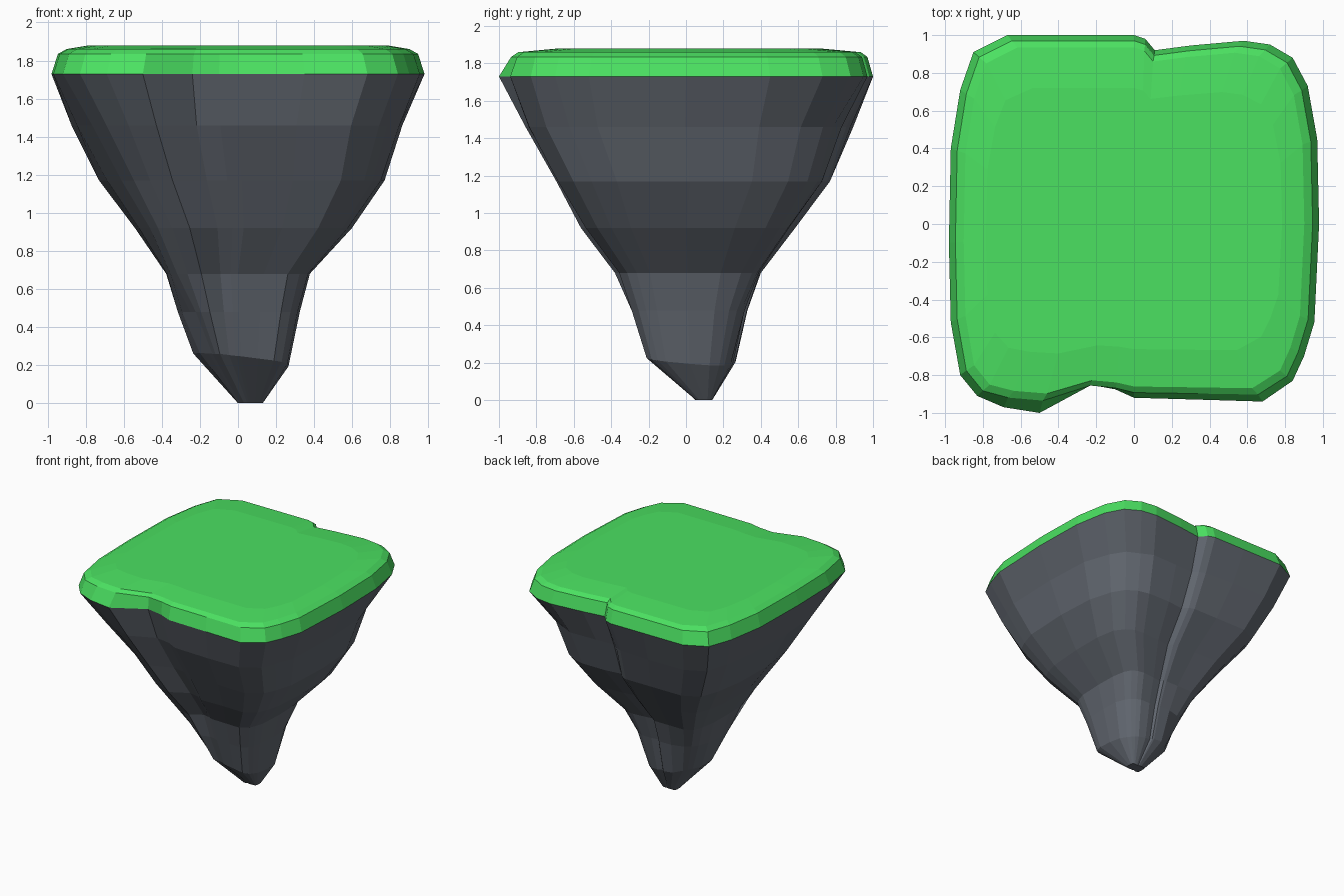
import bpy, bmesh, random

if "Cube" in bpy.data.objects:
    bpy.data.objects.remove(bpy.data.objects["Cube"])

random.seed(4)

# Plan outline of the island rim, with a notch at front and back
RIM = [(-0.67, 1.0), (-0.3, 1.0), (0, 1.0), (0.06, 0.98), (0.11, 0.92), (0.3, 0.945),
       (0.58, 0.97), (0.72, 0.95), (0.84, 0.88), (0.92, 0.73), (0.97, 0.45), (0.98, 0),
       (0.955, -0.52), (0.9, -0.7), (0.84, -0.83), (0.68, -0.94), (0.35, -0.93),
       (0, -0.92), (-0.1, -0.875), (-0.24, -0.85), (-0.5, -1.0), (-0.69, -0.97),
       (-0.83, -0.91), (-0.92, -0.8), (-0.97, -0.52), (-0.98, -0.1), (-0.97, 0.4),
       (-0.92, 0.71), (-0.85, 0.91)]
FRONT_LEFT, BACK_RIGHT, BACK_LEFT = (-1, -1), (1, 1), (-1, 1)


def ring(z, sx, sy, cx=0, cy=0, tilt=(0, 0), jitter=0, pull=None, flatten=0):
    """Scaled copy of the rim; pull chips corners in, flatten softens the front notch."""
    pts = []
    for x, y in RIM:
        k = 1 + random.uniform(-jitter, jitter)
        for (dx, dy), amount in (pull or {}).items():
            k *= 1 - amount * max(0, dx * x + dy * y - 1.3) / 0.45
        if y < -0.8 and abs(x) < 0.72:
            y += (-0.92 - y) * flatten
        px, py = cx + x * sx * k, cy + y * sy * k
        pts.append((px, py, z + tilt[0] * px + tilt[1] * py))
    return pts


def loft(name, rings, color, cap_first=False, cap_last=False):
    bm = bmesh.new()
    loops = [[bm.verts.new(p) for p in r] for r in rings]
    n = len(RIM)
    for a, b in zip(loops, loops[1:]):
        for i in range(n):
            j = (i + 1) % n
            # The rim runs clockwise, so this winding faces outwards
            bm.faces.new((a[j], a[i], b[i], b[j]))
    if cap_first:
        bm.faces.new(loops[0])
    if cap_last:
        bm.faces.new(loops[-1][::-1])
    mesh = bpy.data.meshes.new(name)
    bm.to_mesh(mesh)
    bm.free()
    mat = bpy.data.materials.new(name + "_colour")
    mat.diffuse_color = color
    mat.use_nodes = True
    mat.node_tree.nodes["Principled BSDF"].inputs["Base Color"].default_value = mat.diffuse_color
    mesh.materials.append(mat)
    obj = bpy.data.objects.new(name, mesh)
    bpy.context.collection.objects.link(obj)
    return obj


# Rock body tapering in facets down to a small blunt tip
loft("rock", [
    ring(0, 0.066, 0.045, 0.065, 0.095),
    ring(0.23, 0.255, 0.245, 0.015, 0.02, tilt=(-0.13, -0.09),
         pull={FRONT_LEFT: 0.3, BACK_RIGHT: 0.15, BACK_LEFT: 0.25}),
    ring(0.48, 0.325, 0.32, 0.005, 0.01, jitter=0.015,
         pull={FRONT_LEFT: 0.15, BACK_RIGHT: 0.06, BACK_LEFT: 0.12}),
    ring(0.68, 0.385, 0.39, 0, 0.01),
    ring(0.92, 0.58, 0.575, 0.03, 0, jitter=0.015, pull={FRONT_LEFT: 0.08}),
    ring(1.17, 0.765, 0.75, 0.02, 0.02, pull={FRONT_LEFT: 0.11, BACK_RIGHT: 0.05}),
    ring(1.46, 0.885, 0.89, -0.005, -0.005, jitter=0.012,
         pull={FRONT_LEFT: 0.07, BACK_RIGHT: 0.07}),
    ring(1.73, 1, 1),
], (0.12, 0.135, 0.16, 1), cap_first=True)

# Grass cap with a sloped rim and softly rounded top
loft("grass", [
    ring(1.73, 1, 1),
    ring(1.835, 0.965, 0.97, flatten=0.45),
    ring(1.86, 0.92, 0.935, flatten=0.5),
    ring(1.88, 0.8, 0.72, flatten=0.6),
], (0.07, 0.75, 0.12, 1), cap_last=True)
